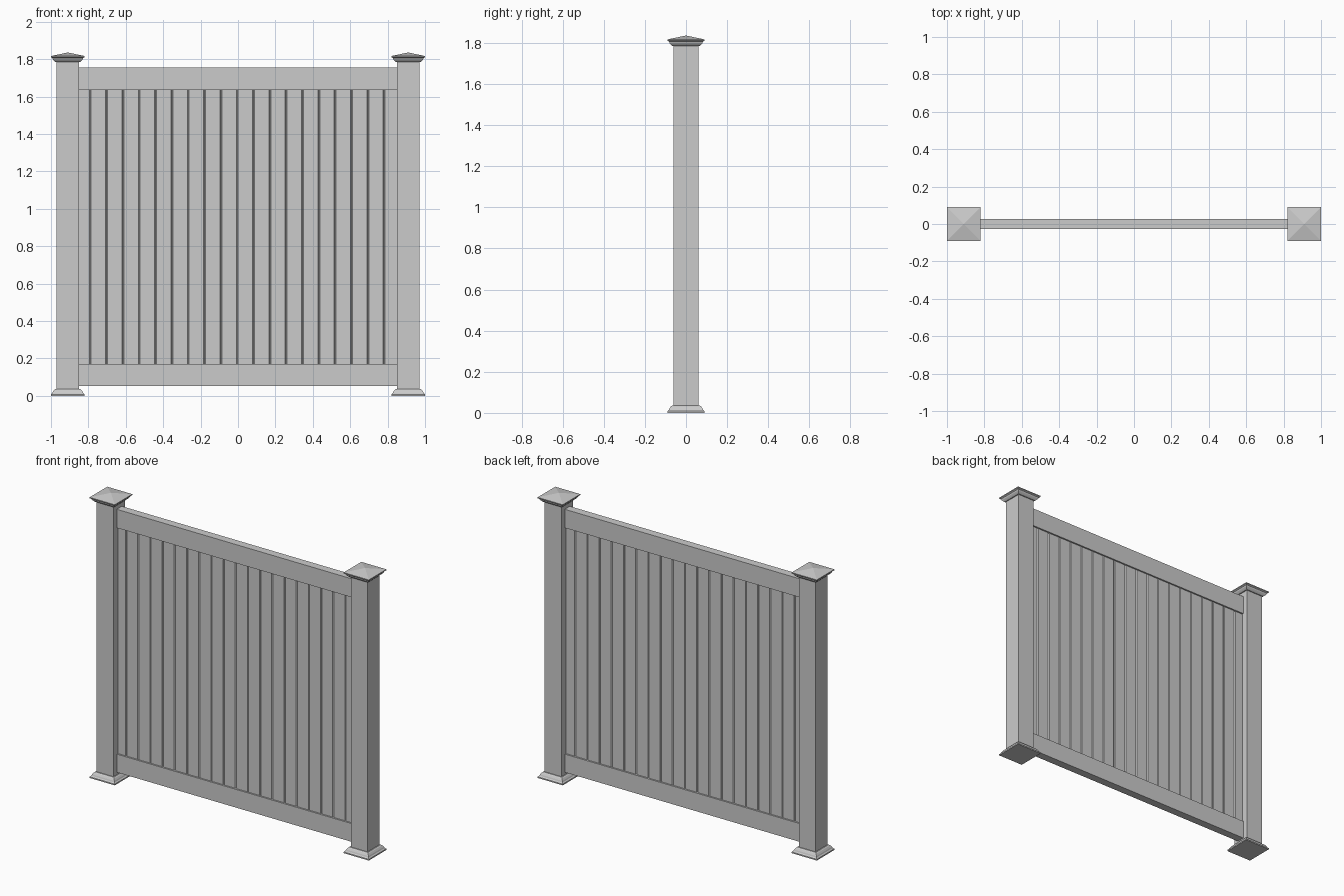
import bpy, bmesh

if "Cube" in bpy.data.objects:
    bpy.data.objects.remove(bpy.data.objects["Cube"])

POST_X = 0.91      # post centre
POST_H = 0.06      # post half width
INNER = POST_X - POST_H


def finish(name, bm):
    bmesh.ops.recalc_face_normals(bm, faces=bm.faces)
    me = bpy.data.meshes.new(name)
    bm.to_mesh(me)
    bm.free()
    ob = bpy.data.objects.new(name, me)
    bpy.context.collection.objects.link(ob)
    return ob


def box(name, x0, x1, y0, y1, z0, z1):
    bm = bmesh.new()
    bmesh.ops.create_cube(bm, size=1)
    for v in bm.verts:
        v.co = (x1 if v.co.x > 0 else x0, y1 if v.co.y > 0 else y0, z1 if v.co.z > 0 else z0)
    return finish(name, bm)


def square_moulding(name, cx, profile, apex=None):
    """Sweep a (half width, height) profile round a square; close with an apex or loop back."""
    bm = bmesh.new()
    rings = [[bm.verts.new((cx + sx * r, sy * r, z))
              for sx, sy in ((-1, -1), (1, -1), (1, 1), (-1, 1))] for r, z in profile]
    pairs = list(zip(rings, rings[1:]))
    if apex is None:
        pairs.append((rings[-1], rings[0]))
    for a, b in pairs:
        for i in range(4):
            j = (i + 1) % 4
            bm.faces.new((a[i], a[j], b[j], b[i]))
    if apex is not None:
        bm.faces.new(rings[0][::-1])
        tip = bm.verts.new((cx, 0, apex))
        for i in range(4):
            bm.faces.new((rings[-1][i], rings[-1][(i + 1) % 4], tip))
    return finish(name, bm)


def board(name, x0, x1, half, cut, z0, z1):
    """Upright board with chamfered edges that form V grooves with its neighbours."""
    pts = [(x0 + cut, -half), (x1 - cut, -half), (x1, cut - half), (x1, half - cut),
           (x1 - cut, half), (x0 + cut, half), (x0, half - cut), (x0, cut - half)]
    bm = bmesh.new()
    face = bm.faces.new([bm.verts.new((x, y, z0)) for x, y in pts])
    ext = bmesh.ops.extrude_face_region(bm, geom=[face])
    top = [g for g in ext["geom"] if isinstance(g, bmesh.types.BMVert)]
    bmesh.ops.translate(bm, verts=top, vec=(0, 0, z1 - z0))
    return finish(name, bm)


base_profile = [(0.06, 0.0), (0.09, 0.0), (0.09, 0.008), (0.083, 0.014), (0.08, 0.022),
                (0.073, 0.032), (0.066, 0.037), (0.06, 0.037)]
cap_profile = [(0.066, 1.785), (0.072, 1.79), (0.079, 1.798), (0.082, 1.806),
               (0.09, 1.811), (0.09, 1.817)]

# Posts with base skirts and pyramid caps
for side, s in (("left", -1), ("right", 1)):
    cx = s * POST_X
    box(side + "_post", cx - POST_H, cx + POST_H, -POST_H, POST_H, 0, 1.79)
    square_moulding(side + "_post_base", cx, base_profile)
    square_moulding(side + "_post_cap", cx, cap_profile, apex=1.836)

# Rails
box("bottom_rail", -INNER, INNER, -0.026, 0.026, 0.052, 0.17)
box("top_rail", -INNER, INNER, -0.026, 0.026, 1.635, 1.755)

# Tongue and groove infill boards; the end boards run into the posts
PITCH, START = 0.0873, -0.79
for i in range(-1, 19):
    x0 = START + i * PITCH
    board(f"board_{i + 2:02d}", x0, x0 + PITCH, 0.016, 0.005, 0.16, 1.645)
